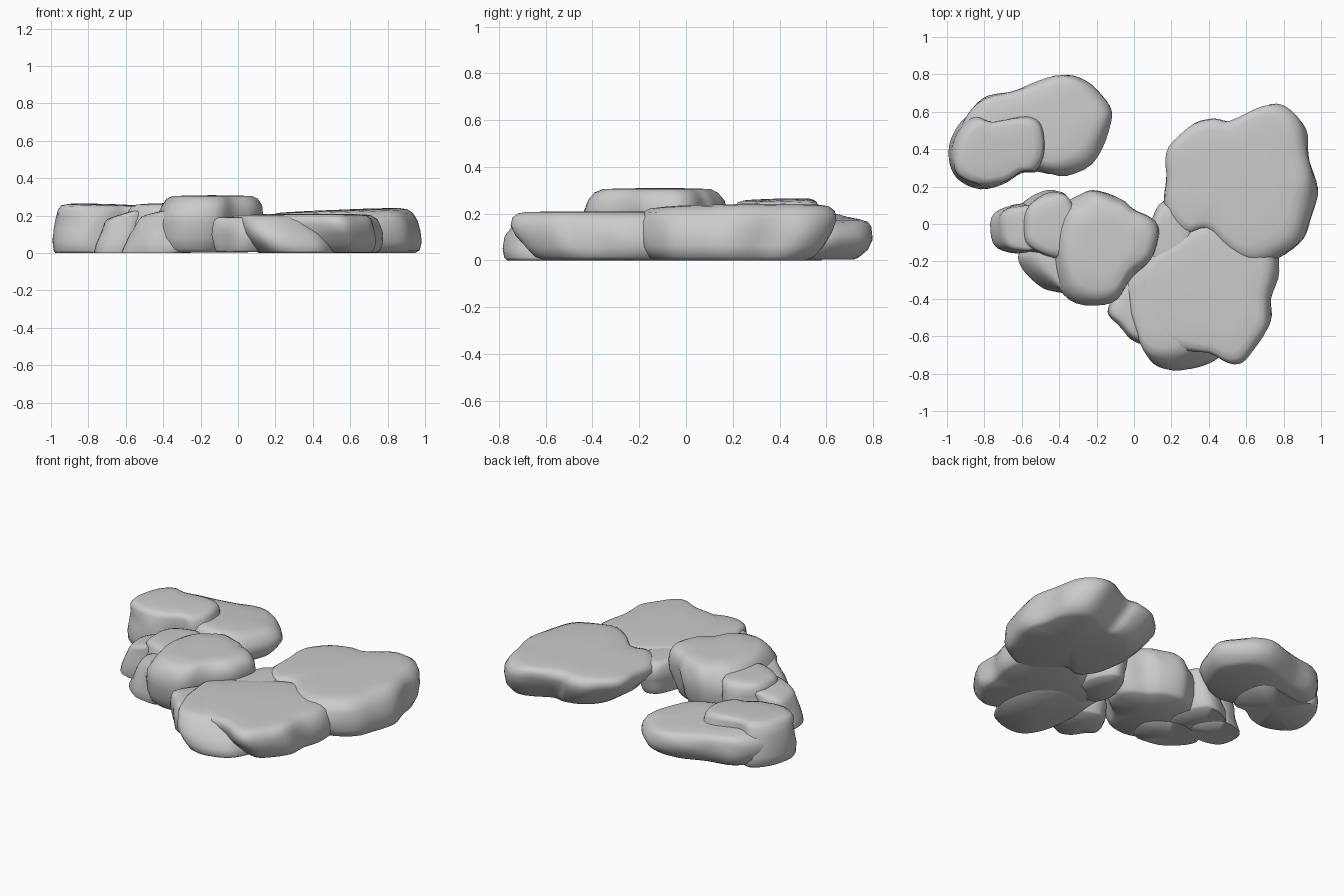
import bpy
import bmesh
import math
from mathutils import Vector, noise

cube = bpy.data.objects.get("Cube")
if cube:
    bpy.data.objects.remove(cube, do_unlink=True)

# One stone colour
stone = bpy.data.materials.new("grey_stone")
stone.use_nodes = True
stone.diffuse_color = (.6, .6, .6, 1)
shader = stone.node_tree.nodes["Principled BSDF"]
shader.inputs["Base Color"].default_value = stone.diffuse_color
shader.inputs["Roughness"].default_value = .8

# Side profiles from base to top: (height fraction, outline scale)
OVERHANG = [(0, .76), (.06, .84), (.25, .92), (.5, .98), (.72, 1), (.88, .97), (.97, .9), (1, .8)]
UPRIGHT = [(0, .95), (.06, .99), (.25, 1), (.5, .96), (.72, .93), (.88, .91), (.97, .84), (1, .7)]
DOME = [(0, .82), (.06, .88), (.25, .95), (.5, 1), (.68, .98), (.84, .93), (.95, .86), (1, .75)]


def smooth_loop(points, steps=4):
    """Round a closed outline with a Catmull-Rom spline."""
    pts = [Vector(p) for p in points]
    n = len(pts)
    loop = []
    for i in range(n):
        a, b, c, d = (pts[(i + k) % n] for k in (-1, 0, 1, 2))
        for j in range(steps):
            t = j / steps
            loop.append(.5 * (2 * b + (c - a) * t + (2 * a - 5 * b + 4 * c - d) * t * t
                              + (3 * b - a - 3 * c + d) * t ** 3))
    return loop


def make_rock(name, height, outline, profile=OVERHANG, lean=(0, 0), tilt=(0, 0), lift=0):
    """Loft an outline up a profile; lean shifts the base against the top, tilt slopes the top."""
    loop = smooth_loop(outline)
    n = len(loop)
    centre = sum(loop, Vector((0, 0))) / n
    lean, tilt = Vector(lean), Vector(tilt)
    bm = bmesh.new()

    def place(offset, t, s):
        flat = centre + offset * s + lean * (.5 - t)
        z = lift + t * (height - lift + tilt.dot(offset * s))
        bump = noise.noise(Vector((flat.x, flat.y, z * 2)) * 6) * .02 * min(1, 4 * t)
        flat += offset.normalized() * bump
        return bm.verts.new((flat.x, flat.y, z))

    # Extra inner rings keep the top gently domed
    sections = profile + [(1.01, profile[-1][1] * .6)]
    rings = [[place(p - centre, t, s) for p in loop] for t, s in sections]
    for low, high in zip(rings, rings[1:]):
        for i in range(n):
            k = (i + 1) % n
            bm.faces.new((low[i], low[k], high[k], high[i]))
    for ring, t in ((rings[0], 0), (rings[-1], 1.015)):
        hub = place(Vector((0, 0)), t, 0)
        for i in range(n):
            bm.faces.new((ring[i], ring[(i + 1) % n], hub))
    bmesh.ops.recalc_face_normals(bm, faces=bm.faces)
    mesh = bpy.data.meshes.new(name)
    bm.to_mesh(mesh)
    bm.free()
    mesh.materials.append(stone)
    rock = bpy.data.objects.new(name, mesh)
    bpy.context.collection.objects.link(rock)
    bpy.context.view_layer.objects.active = rock
    rock.select_set(True)
    bpy.ops.object.shade_smooth_by_angle(angle=math.radians(60))
    rock.select_set(False)


# Broad slab on the left side
make_rock("left_slab", .228, [
    (.19, .25), (.22, .4), (.32, .51), (.45, .55), (.55, .54), (.72, .62), (.83, .61),
    (.92, .51), (.95, .36), (.99, .2), (.94, .02), (.88, -.12), (.7, -.22), (.55, -.16),
    (.42, -.05), (.3, -.07), (.2, .06)], lean=(.1, -.04), tilt=(.04, .01))

# Front slab in two lobes, one overhanging and one sloping forward
make_rock("front_slab", .207, [
    (.06, -.2), (.06, -.45), (.2, -.62), (.42, -.69), (.55, -.73), (.63, -.69), (.73, -.55),
    (.74, -.4), (.78, -.25), (.75, -.08), (.6, .02), (.42, .04), (.22, -.06)],
    lean=(.07, .05), lift=.004)
make_rock("front_lobe", .203, [
    (.01, -.28), (.01, -.45), (.03, -.6), (.09, -.72), (.18, -.77), (.32, -.75), (.43, -.68),
    (.5, -.5), (.45, -.28), (.3, -.15), (.1, -.17)], DOME, lean=(.14, -.09))

# Tall stone in the middle with its neighbours
make_rock("middle_boulder", .305, [
    (-.44, -.05), (-.4, .08), (-.31, .14), (-.22, .18), (-.08, .14), (-.01, .08), (.09, .03),
    (.13, -.05), (.09, -.18), (-.02, -.28), (-.1, -.41), (-.24, -.44), (-.38, -.38),
    (-.43, -.25)], DOME, lean=(-.05, 0), lift=.004)
make_rock("side_boulder", .262, [
    (-.62, -.02), (-.59, -.13), (-.4, -.2), (-.3, -.05), (-.35, .13), (-.42, .18),
    (-.52, .15), (-.6, .08)], UPRIGHT, lean=(-.06, 0), tilt=(.03, 0), lift=.002)
make_rock("side_step", .215, [
    (-.74, .03), (-.73, -.1), (-.66, -.15), (-.55, -.15), (-.45, -.05), (-.55, .1),
    (-.67, .09)], UPRIGHT, lean=(-.06, 0), tilt=(.3, 0))
make_rock("side_footing", .23, [
    (-.58, -.16), (-.56, -.24), (-.48, -.32), (-.4, -.36), (-.25, -.36), (-.2, -.2),
    (-.35, -.08), (-.5, -.1)], UPRIGHT, lean=(-.09, 0), tilt=(.2, 0))

# Slab and boulder at the back right
make_rock("back_slab", .195, [
    (-.96, .35), (-.92, .53), (-.82, .67), (-.62, .72), (-.42, .79), (-.25, .77), (-.15, .66),
    (-.12, .54), (-.2, .36), (-.36, .26), (-.55, .28), (-.72, .25), (-.9, .27)],
    DOME, lean=(0, -.04), tilt=(-.05, -.06), lift=.004)
make_rock("back_boulder", .258, [
    (-.99, .35), (-.95, .5), (-.86, .59), (-.75, .56), (-.56, .59), (-.47, .54), (-.46, .38),
    (-.51, .28), (-.6, .27), (-.7, .21), (-.82, .19), (-.95, .25)], UPRIGHT, tilt=(-.03, .03))

# Small filler stones
make_rock("front_pebble", .19, [
    (-.14, -.47), (-.1, -.37), (0, -.28), (.15, -.35), (.18, -.55), (.07, -.64), (-.02, -.62),
    (-.08, -.54)], DOME, lift=.006)
make_rock("inner_pebble", .2, [
    (.1, .03), (.15, .11), (.24, .12), (.32, -.02), (.3, -.2), (.12, -.25), (.06, -.12)],
    DOME, lift=.006)
